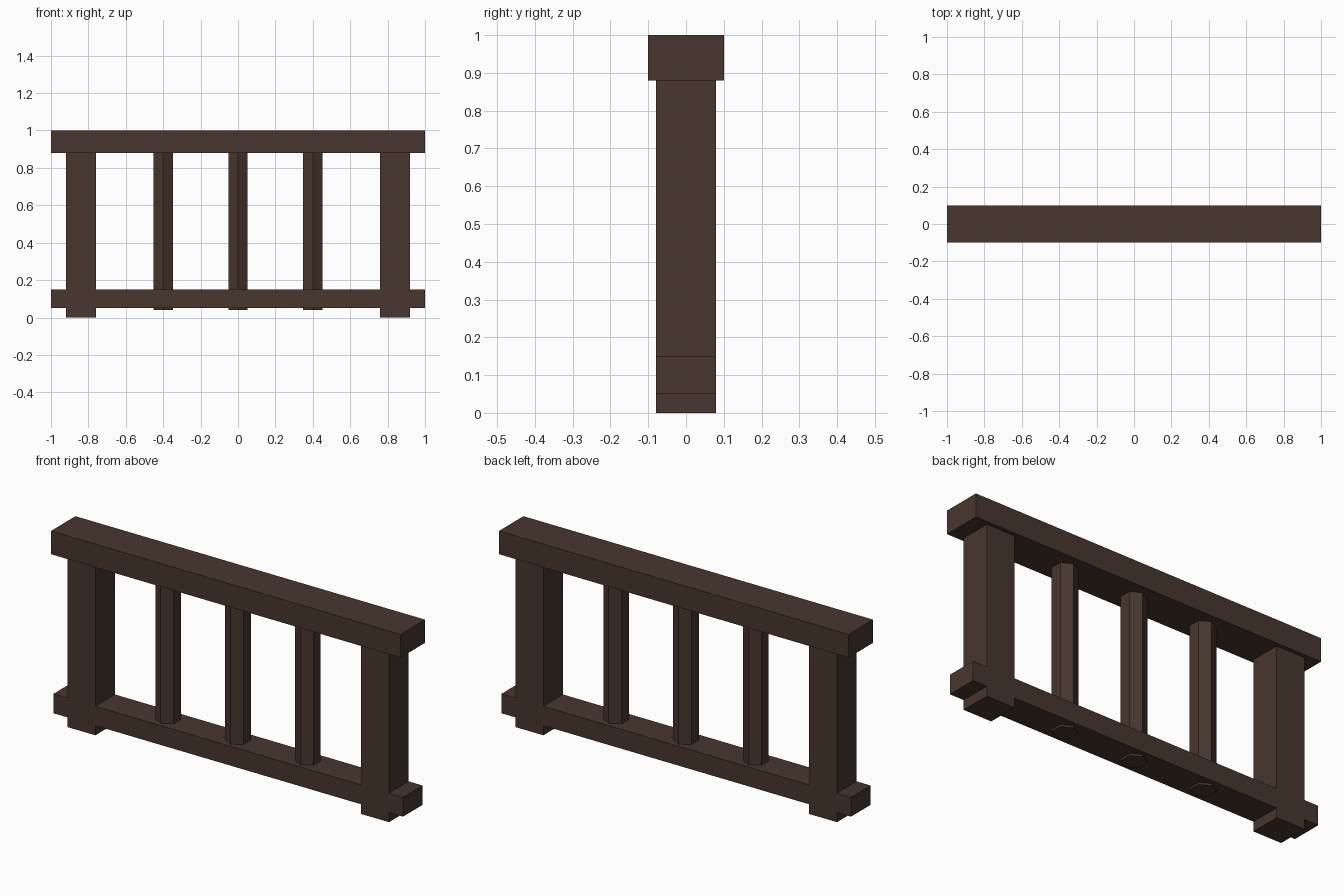
import bpy

if "Cube" in bpy.data.objects:
    bpy.data.objects.remove(bpy.data.objects["Cube"])

wood = bpy.data.materials.new("dark brown wood")
wood.diffuse_color = (0.0648, 0.0369, 0.0273, 1)
wood.use_nodes = True
wood.node_tree.nodes["Principled BSDF"].inputs["Base Color"].default_value = wood.diffuse_color


def finish(name):
    ob = bpy.context.object
    ob.name = name
    ob.data.materials.append(wood)
    return ob


def box(name, x, z0, z1, sx, sy):
    bpy.ops.mesh.primitive_cube_add(size=1, location=(x, 0, (z0 + z1) / 2))
    ob = finish(name)
    ob.scale = (sx, sy, z1 - z0)
    bpy.ops.object.transform_apply(location=False, rotation=False, scale=True)


# Horizontal rails
box("top_rail", 0, 0.88, 1.0, 2.0, 0.2)
box("bottom_rail", 0, 0.05, 0.15, 2.0, 0.16)

# End posts
for side, x in (("left", -0.84), ("right", 0.84)):
    box(side + "_post", x, 0, 0.9, 0.16, 0.16)

# Six-sided balusters, one corner facing front
for i, x in enumerate((-0.4, 0, 0.4)):
    bpy.ops.mesh.primitive_cylinder_add(vertices=6, radius=0.06, depth=0.86,
                                        location=(x, 0, 0.47))
    finish(f"baluster_{i + 1}")
